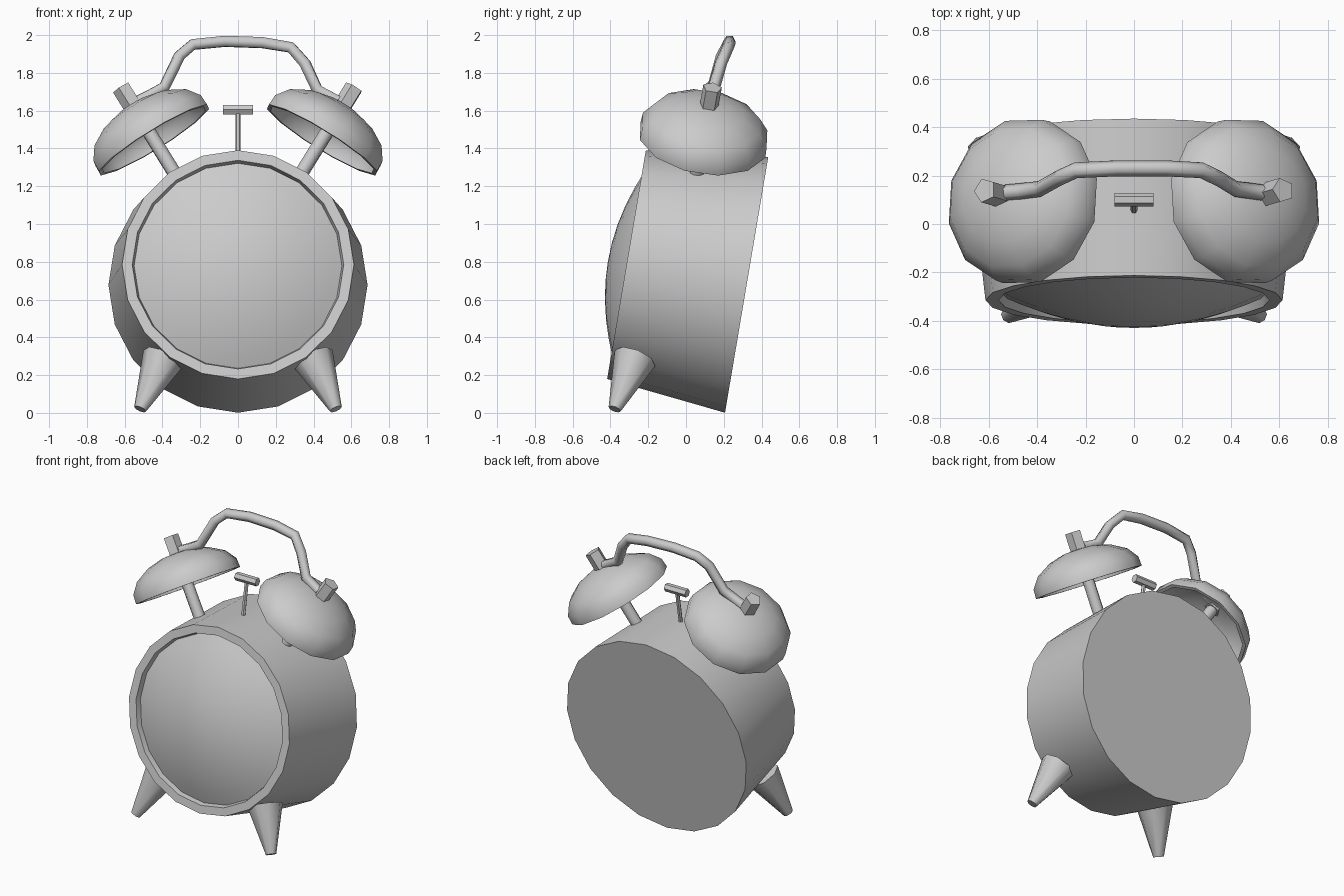
import bpy, bmesh, math
from mathutils import Vector

if "Cube" in bpy.data.objects:
    bpy.data.objects.remove(bpy.data.objects["Cube"])


def lathe(name, profile, segs, origin, axis, smooth=50):
    """Revolve (radius, height) points around an axis through origin."""
    axis = Vector(axis).normalized()
    bm = bmesh.new()
    rings = []
    for r, h in profile:
        if r == 0:
            rings.append([bm.verts.new((0, 0, h))])
        else:
            rings.append([bm.verts.new((r * math.cos(2 * math.pi * i / segs),
                                        r * math.sin(2 * math.pi * i / segs), h))
                          for i in range(segs)])
    for a, b in zip(rings, rings[1:]):
        for i in range(segs):
            j = (i + 1) % segs
            if len(a) == 1:
                bm.faces.new((a[0], b[j], b[i]))
            elif len(b) == 1:
                bm.faces.new((a[i], a[j], b[0]))
            else:
                bm.faces.new((a[i], a[j], b[j], b[i]))
    bmesh.ops.recalc_face_normals(bm, faces=bm.faces[:])
    mesh = bpy.data.meshes.new(name)
    bm.to_mesh(mesh)
    bm.free()
    ob = bpy.data.objects.new(name, mesh)
    bpy.context.collection.objects.link(ob)
    ob.rotation_mode = 'QUATERNION'
    ob.rotation_quaternion = axis.to_track_quat('Z', 'Y')
    ob.location = origin
    bpy.ops.object.select_all(action='DESELECT')
    ob.select_set(True)
    bpy.context.view_layer.objects.active = ob
    bpy.ops.object.shade_smooth_by_angle(angle=math.radians(smooth))
    return ob


def rod(name, start, end, r0, r1, segs):
    """Straight tapered rod with closed ends."""
    start, end = Vector(start), Vector(end)
    d = (end - start).length
    return lathe(name, [(0, 0), (r0, 0), (r1, d), (0, d)], segs, start, end - start)


# Case, leaning back, with a recessed front rim
tilt = math.radians(9.6)
front = Vector((0, -0.315, 0.785))
facing = Vector((0, -math.cos(tilt), math.sin(tilt)))
lathe("case", [(0, -0.645), (0.686, -0.645), (0.614, 0), (0.56, 0),
               (0.55, -0.04), (0, -0.04)], 20, front, facing, 30)

# Domed glass
dome = [(r, 0.135 * (1 - (r / 0.55) ** 2) - 0.035)
        for r in (0.55, 0.49, 0.41, 0.31, 0.2, 0.1, 0)]
lathe("glass", dome, 20, front, facing, 30)

# Bells, posts, nuts and legs on both sides
for s, side in ((-1, "left"), (1, "right")):
    c = Vector((0.445 * s, 0.09, 1.445))
    up = Vector((0.52 * s, 0.15, 0.84)).normalized()
    lathe("bell_" + side,
          [(0, 0.22), (0.1, 0.213), (0.2, 0.186), (0.295, 0.13), (0.345, 0.06),
           (0.348, 0), (0.325, 0), (0.322, 0.055), (0.275, 0.115),
           (0.19, 0.166), (0.1, 0.19), (0, 0.196)], 12, c, up)
    rod("bell_post_" + side, c - up * 0.27, c + up * 0.2, 0.038, 0.038, 8)
    rod("bell_nut_" + side, c + up * 0.18, c + up * 0.33, 0.052, 0.052, 5)
    rod("leg_" + side, (0.518 * s, -0.378, 0.02), (0.395 * s, -0.27, 0.29), 0.034, 0.115, 8)

# Hammer between the bells
rod("hammer_post", (0, 0.045, 1.3), (0, 0.098, 1.6), 0.014, 0.014, 6)
rod("hammer_head", (-0.08, 0.1, 1.605), (0.08, 0.1, 1.605), 0.028, 0.028, 6)

# Carrying handle
path = [(-0.53, 0.13, 1.65), (-0.47, 0.135, 1.68), (-0.39, 0.145, 1.725),
        (-0.31, 0.19, 1.89), (-0.24, 0.222, 1.95), (-0.07, 0.23, 1.967),
        (0.13, 0.23, 1.96), (0.28, 0.222, 1.935), (0.355, 0.185, 1.85),
        (0.42, 0.145, 1.71), (0.53, 0.13, 1.65)]
cu = bpy.data.curves.new("handle", 'CURVE')
cu.dimensions = '3D'
cu.bevel_depth = 0.033
cu.bevel_resolution = 1
cu.use_fill_caps = True
sp = cu.splines.new('POLY')
sp.points.add(len(path) - 1)
for p, co in zip(sp.points, path):
    p.co = (*co, 1)
bpy.context.collection.objects.link(bpy.data.objects.new("handle", cu))
